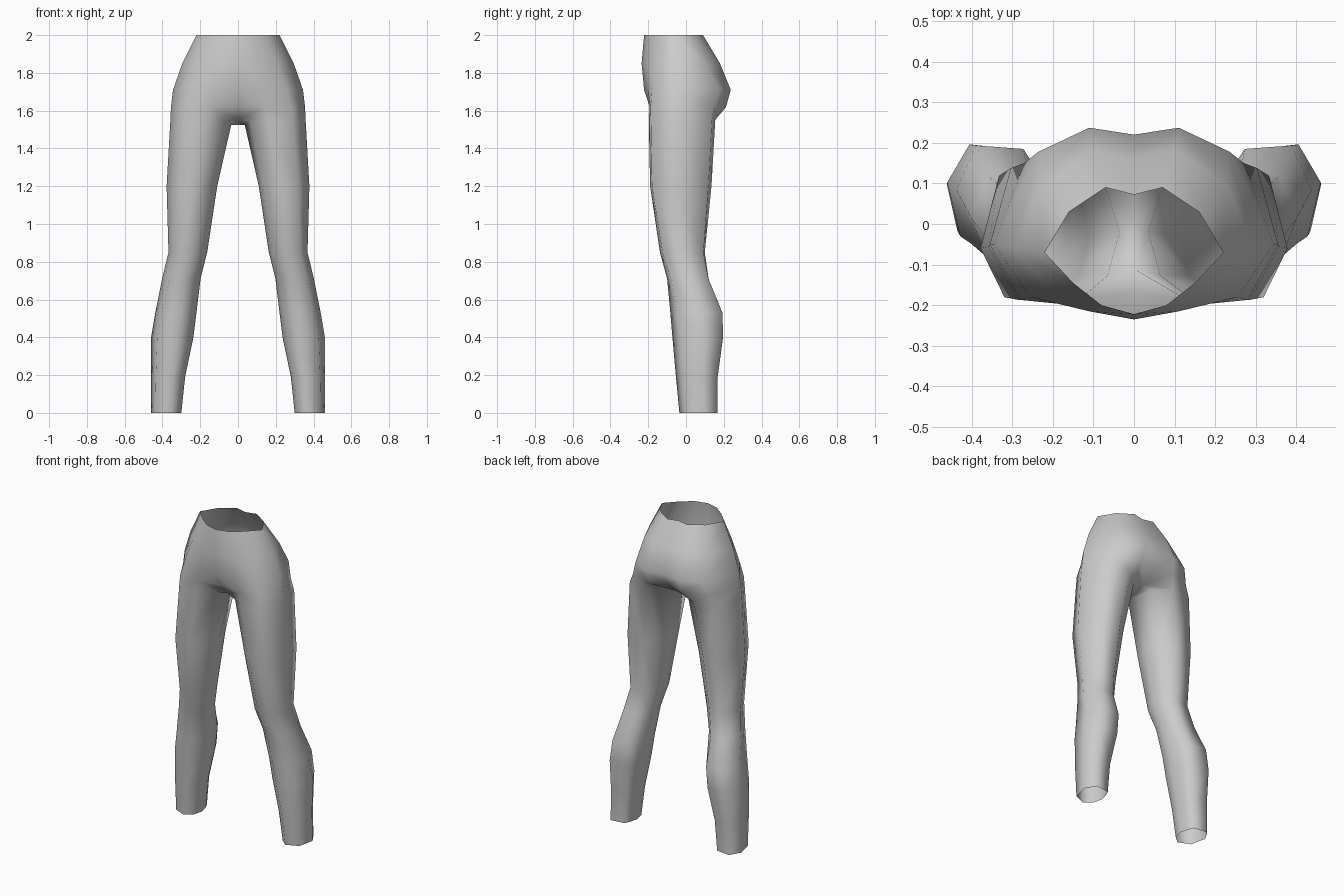
import bpy, bmesh

if "Cube" in bpy.data.objects:
    bpy.data.objects.remove(bpy.data.objects["Cube"])

cloth = bpy.data.materials.new("grey_cloth")
cloth.diffuse_color = (0.6, 0.6, 0.6, 1)
cloth.use_nodes = True
cloth.node_tree.nodes["Principled BSDF"].inputs["Base Color"].default_value = cloth.diffuse_color

# Hip half rings: height, then (x, y) from front centre round to back centre
HIPS = [
    (2.00, [(0, -.222), (.08, -.20), (.15, -.145), (.22, -.07), (.16, .03), (.07, .09), (0, .072)]),
    (1.85, [(0, -.235), (.11, -.215), (.21, -.165), (.295, -.06), (.225, .10), (.10, .18), (0, .16)]),
    (1.71, [(0, -.222), (.13, -.202), (.255, -.18), (.344, -.05), (.235, .178), (.11, .237), (0, .22)]),
    (1.62, [(0, -.165), (.14, -.192), (.28, -.187), (.355, -.05), (.27, .15), (.12, .212), (0, .175)]),
]
# Leg rings: height, inner x, outer x, front y, back y, outward twist
LEGS = [
    (1.55, .036, .358, -.197, .155, 0),
    (1.20, .110, .378, -.190, .135, 0),
    (0.85, .163, .368, -.138, .102, .05),
    (0.71, .198, .402, -.100, .125, .12),
    (0.53, .220, .438, -.083, .196, .2),
    (0.40, .236, .460, -.072, .196, .25),
    (0.19, .280, .460, -.053, .167, .27),
    (0.00, .300, .460, -.035, .165, .27),
]


def leg_ring(xi, xo, yf, yb, t):
    """Eight-sided section: five outer points, then three inner ones."""
    unit = [(.38, 0), (.78 + .3 * t, .03 + .5 * t), (1, .4 + t), (.83 - .3 * t, .95 + .2 * t),
            (.4 - .8 * t, 1 - .2 * t), (.09, .78), (0, .5), (.09, .2)]
    return [(xi + u * (xo - xi), yf + v * (yb - yf)) for u, v in unit]


bm = bmesh.new()
hips = [[bm.verts.new((x, y, z)) for x, y in pts] for z, pts in HIPS]
legs = [[bm.verts.new((x, y, z)) for x, y in leg_ring(*r)] for z, *r in LEGS]
for v, z in zip(legs[0][5:], (1.545, 1.525, 1.545)):
    v.co.z = z

# Hips down to the top of the thigh
for a, b in zip(hips, hips[1:]):
    for k in range(6):
        bm.faces.new((a[k], b[k], b[k + 1], a[k + 1]))
low, top = hips[-1], legs[0]
for k in range(4):
    bm.faces.new((low[k + 1], top[k], top[k + 1], low[k + 2]))

# Crotch strip on the centre line
cb, cm, cf = [bm.verts.new((0, y, z)) for y, z in ((.085, 1.55), (0, 1.525), (-.11, 1.55))]
bm.faces.new((low[0], cf, top[7], top[0], low[1]))
bm.faces.new((low[6], low[5], top[4], top[5], cb))
bm.faces.new((cf, cm, top[6], top[7]))
bm.faces.new((cm, cb, top[5], top[6]))

# Leg tube, open at the hem
for a, b in zip(legs, legs[1:]):
    for k in range(8):
        j = (k + 1) % 8
        bm.faces.new((a[k], b[k], b[j], a[j]))
bmesh.ops.recalc_face_normals(bm, faces=bm.faces)
# Outermost face of the hip must point away from the centre
bm.normal_update()
outer = max(bm.faces, key=lambda f: f.calc_center_median().x)
if outer.normal.x < 0:
    bmesh.ops.reverse_faces(bm, faces=bm.faces)

mesh = bpy.data.meshes.new("trousers")
bm.to_mesh(mesh)
bm.free()
mesh.materials.append(cloth)
trousers = bpy.data.objects.new("trousers", mesh)
bpy.context.collection.objects.link(trousers)
mirror = trousers.modifiers.new("mirror", 'MIRROR')
mirror.use_clip = True
mesh.shade_smooth()
